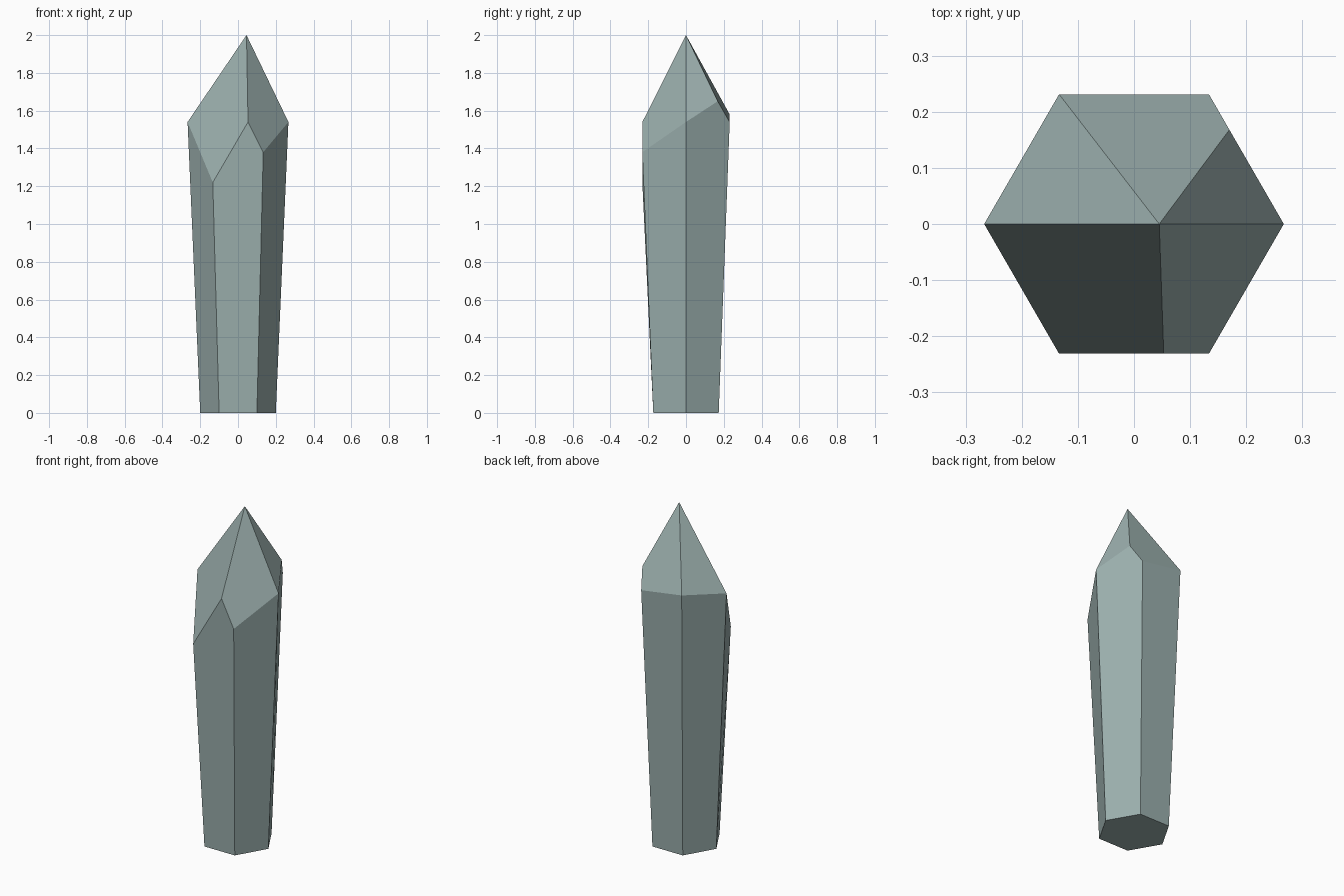
import bpy, bmesh
from math import cos, sin, radians

if "Cube" in bpy.data.objects:
    bpy.data.objects.remove(bpy.data.objects["Cube"])

R_BASE, R_TOP = 0.2, 0.267
# Height of each shaft corner, counter-clockwise from +x
heights = [1.54, 1.54, 1.58, 1.54, 1.22, 1.38]
# Extra shoulder points splitting a side's upper edge: side index -> point
shoulders = {0: (0.17, 0.168, 1.65), 4: (0.053, -0.231, 1.54)}

bm = bmesh.new()


def corner(i, r, z):
    a = radians(60 * i)
    return bm.verts.new((r * cos(a), r * sin(a), z))


base = [corner(i, R_BASE, 0) for i in range(6)]
top = [corner(i, R_TOP, h) for i, h in enumerate(heights)]
mid = {i: bm.verts.new(p) for i, p in shoulders.items()}
apex = bm.verts.new((0.045, 0, 2))

# Flared shaft: bottom cap and six sides
bm.faces.new(base[::-1])
for i in range(6):
    j = (i + 1) % 6
    extra = [mid[i]] if i in mid else []
    bm.faces.new([base[i], base[j], top[j]] + extra + [top[i]])

# Uneven pointed tip: five facets meeting at the apex
for rim in ([top[0], mid[0]],
            [mid[0], top[1], top[2]],
            [top[2], top[3]],
            [top[3], top[4], mid[4]],
            [mid[4], top[5], top[0]]):
    bm.faces.new(rim + [apex])

bmesh.ops.recalc_face_normals(bm, faces=bm.faces)
mesh = bpy.data.meshes.new("crystal_shard")
bm.to_mesh(mesh)
bm.free()

# Pale grey-green stone
mat = bpy.data.materials.new("crystal_stone")
mat.diffuse_color = (0.33, 0.43, 0.42, 1)
mat.use_nodes = True
mat.node_tree.nodes["Principled BSDF"].inputs["Base Color"].default_value = mat.diffuse_color
mesh.materials.append(mat)

bpy.context.collection.objects.link(bpy.data.objects.new("crystal_shard", mesh))
